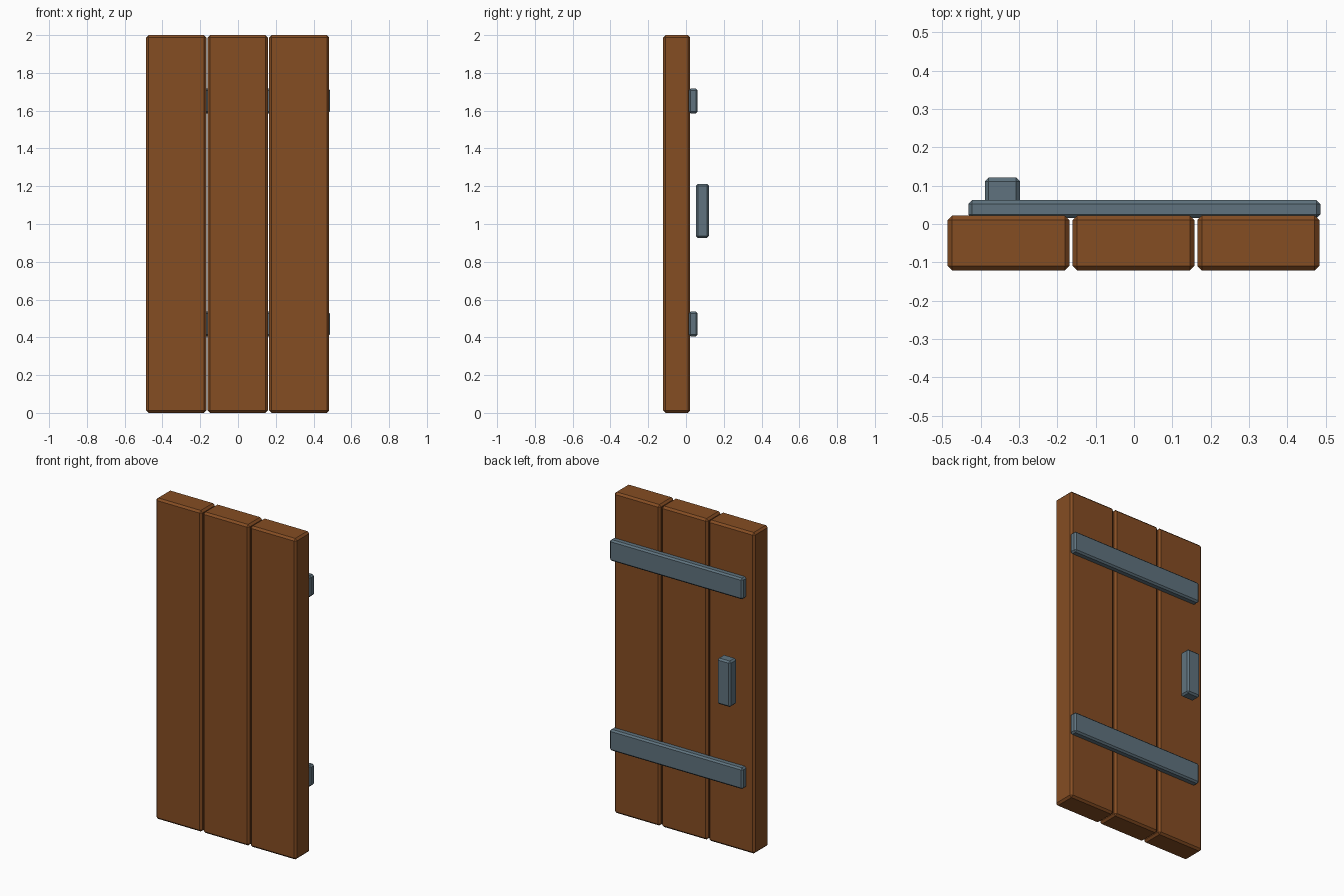
import bpy
import bmesh

if "Cube" in bpy.data.objects:
    bpy.data.objects.remove(bpy.data.objects["Cube"])


def material(name, rgb):
    m = bpy.data.materials.new(name)
    m.diffuse_color = (*rgb, 1.0)
    m.use_nodes = True
    m.node_tree.nodes["Principled BSDF"].inputs["Base Color"].default_value = m.diffuse_color
    return m


wood = material("brown_wood", (0.235, 0.074, 0.0165))
iron = material("grey_iron", (0.115, 0.171, 0.209))


def chamfered_box(name, lo, hi, bevel, mat):
    """Box between two corners with every edge chamfered."""
    bm = bmesh.new()
    bmesh.ops.create_cube(bm, size=1.0)
    for v in bm.verts:
        v.co = [(lo[i] + hi[i]) / 2 + v.co[i] * (hi[i] - lo[i]) for i in range(3)]
    bmesh.ops.bevel(bm, geom=bm.edges[:], offset=bevel, offset_type='OFFSET',
                    segments=1, profile=0.5, affect='EDGES')
    mesh = bpy.data.meshes.new(name)
    bm.to_mesh(mesh)
    bm.free()
    mesh.materials.append(mat)
    obj = bpy.data.objects.new(name, mesh)
    bpy.context.collection.objects.link(obj)
    return obj


# Three upright planks with narrow gaps
for i, side in enumerate(("left", "middle", "right")):
    x = -0.486 + i * 0.3255
    chamfered_box(f"{side}_plank", (x, -0.121, 0.0), (x + 0.318, 0.022, 2.0), 0.012, wood)

# Two iron straps across the back
for side, z in (("lower", 0.47), ("upper", 1.652)):
    chamfered_box(f"{side}_strap", (-0.432, 0.015, z - 0.066), (0.486, 0.062, z + 0.066), 0.01, iron)

# Handle block standing off the back
chamfered_box("handle", (-0.389, 0.053, 0.926), (-0.297, 0.121, 1.212), 0.01, iron)
